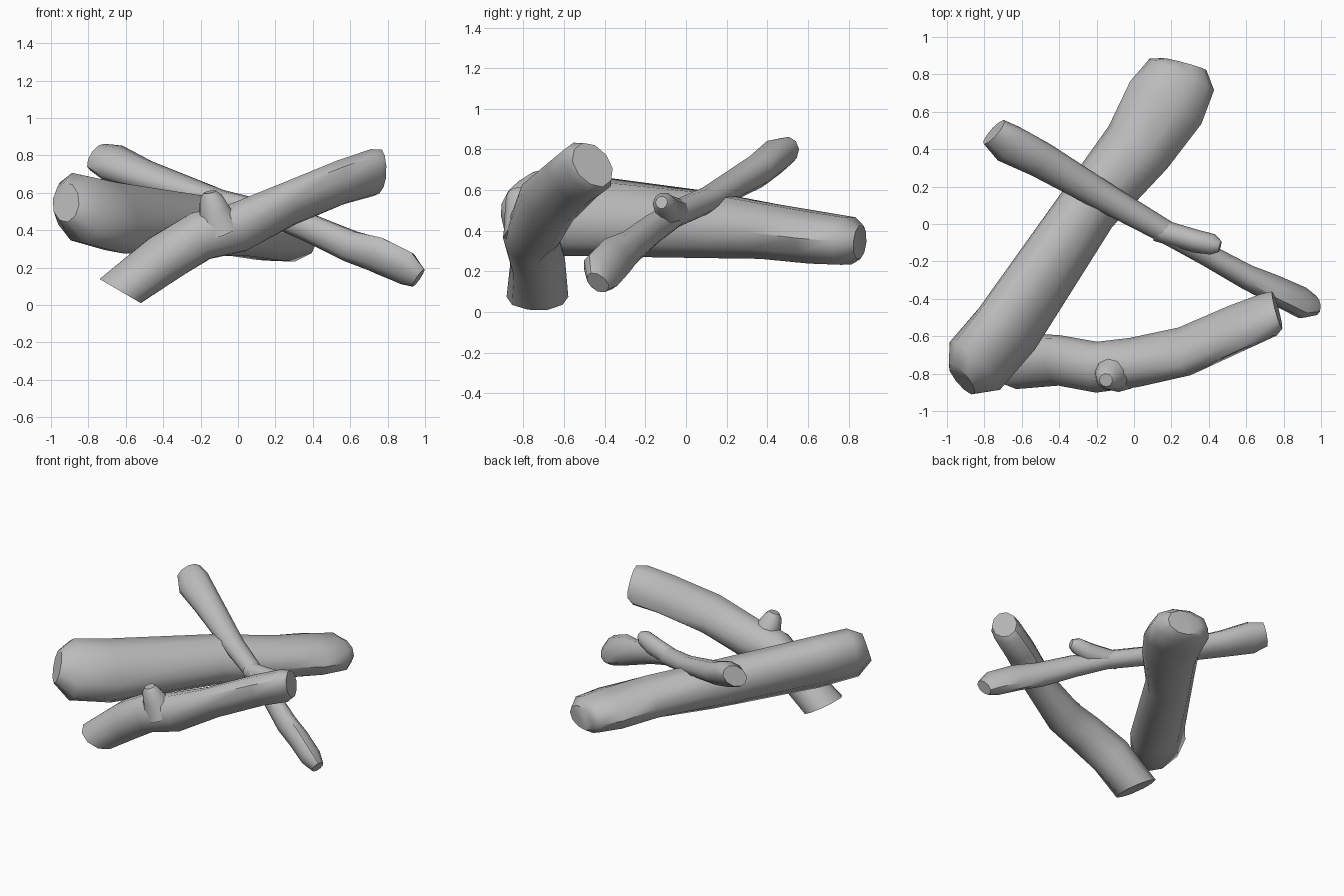
import bpy, bmesh, math, random
from mathutils import Vector

cube = bpy.data.objects.get("Cube")
if cube:
    bpy.data.objects.remove(cube)

random.seed(4)
SIDES = 10

wood = bpy.data.materials.new("grey_wood")
wood.use_nodes = True
wood.diffuse_color = (0.5, 0.5, 0.5, 1)
wood.node_tree.nodes["Principled BSDF"].inputs["Base Color"].default_value = (0.5, 0.5, 0.5, 1)


def log(name, stations, start_normal=None, end_normal=None, rough=0.02):
    """Loft oval rings along stations of (x, y, z, half width, half height, roll)."""
    bm = bmesh.new()
    points = [Vector(s[:3]) for s in stations]
    last = len(points) - 1
    rings = []
    for i, (x, y, z, width, height, roll) in enumerate(stations):
        along = points[min(i + 1, last)] - points[max(i - 1, 0)]
        if i == 0 and start_normal:
            along = Vector(start_normal)
        if i == last and end_normal:
            along = Vector(end_normal)
        along.normalize()
        flat = along.cross(Vector((0, 0, 1))).normalized()
        rise = flat.cross(along)
        # Roll the oval but keep the first vertex level, so long faces do not twist
        ring = []
        for k in range(SIDES):
            a = math.tau * k / SIDES - roll
            r = 1.02 + random.uniform(-rough, rough)
            u, v = width * math.cos(a), height * math.sin(a)
            across = u * math.cos(roll) - v * math.sin(roll)
            upward = u * math.sin(roll) + v * math.cos(roll)
            ring.append(bm.verts.new(points[i] + r * (flat * across + rise * upward)))
        rings.append(ring)
    for a, b in zip(rings, rings[1:]):
        for k in range(SIDES):
            n = (k + 1) % SIDES
            bm.faces.new((a[k], a[n], b[n], b[k]))
    bm.faces.new(rings[0][::-1])
    bm.faces.new(rings[-1])
    bmesh.ops.recalc_face_normals(bm, faces=bm.faces)
    mesh = bpy.data.meshes.new(name)
    bm.to_mesh(mesh)
    bm.free()
    mesh.materials.append(wood)
    obj = bpy.data.objects.new(name, mesh)
    bpy.context.collection.objects.link(obj)
    bpy.ops.object.select_all(action="DESELECT")
    obj.select_set(True)
    bpy.context.view_layer.objects.active = obj
    bpy.ops.object.shade_smooth_by_angle(angle=math.radians(45))


# Thick log lying at the bottom
log("thick_log", [
    (-0.92, -0.83, 0.55, 0.09, 0.12, 0.7),
    (-0.85, -0.76, 0.52, 0.155, 0.215, 0.7),
    (-0.68, -0.56, 0.475, 0.16, 0.22, 0.7),
    (-0.25, 0.08, 0.43, 0.155, 0.17, 0.7),
    (0.02, 0.41, 0.395, 0.19, 0.14, 0),
    (0.17, 0.65, 0.365, 0.22, 0.13, 0),
    (0.255, 0.80, 0.35, 0.19, 0.12, 0),
    (0.27, 0.855, 0.345, 0.12, 0.085, 0),
])

# Thin branch resting across it, flattened and twisted at both ends
log("thin_branch", [
    (-0.75, 0.49, 0.79, 0.09, 0.065, -0.6),
    (-0.67, 0.43, 0.76, 0.115, 0.085, -0.6),
    (-0.50, 0.345, 0.69, 0.10, 0.08, -0.4),
    (-0.10, 0.11, 0.555, 0.075, 0.062, 0),
    (0.20, -0.06, 0.48, 0.06, 0.065, 0),
    (0.40, -0.17, 0.405, 0.06, 0.075, 0),
    (0.60, -0.28, 0.315, 0.065, 0.085, 0),
    (0.75, -0.35, 0.265, 0.07, 0.105, -0.4),
    (0.90, -0.42, 0.195, 0.07, 0.105, -0.6),
    (0.965, -0.435, 0.145, 0.045, 0.065, -0.6),
])
log("thin_branch_stub", [
    (0.12, -0.03, 0.49, 0.06, 0.06, 0),
    (0.33, -0.09, 0.505, 0.06, 0.07, 0),
    (0.42, -0.11, 0.535, 0.055, 0.055, 0),
    (0.46, -0.12, 0.54, 0.03, 0.03, 0),
])

# Bent log leaning up at the front, cut square at its foot
log("bent_log", [
    (-0.63, -0.73, 0.075, 0.15, 0.13, 0),
    (-0.40, -0.73, 0.25, 0.125, 0.145, 0.7),
    (-0.20, -0.765, 0.37, 0.135, 0.135, 0),
    (0.00, -0.74, 0.415, 0.125, 0.14, -0.5),
    (0.27, -0.68, 0.54, 0.10, 0.15, -0.85),
    (0.55, -0.555, 0.655, 0.10, 0.145, -0.8),
    (0.72, -0.485, 0.71, 0.10, 0.145, -0.7),
    (0.765, -0.46, 0.725, 0.085, 0.12, -0.7),
], start_normal=(0.5, 0, 0.86), end_normal=(1, 0.3, 0.1))
log("bent_log_knot", [
    (-0.09, -0.78, 0.40, 0.12, 0.12, 0),
    (-0.13, -0.81, 0.51, 0.085, 0.08, 0),
    (-0.145, -0.83, 0.58, 0.06, 0.055, 0),
    (-0.15, -0.835, 0.605, 0.035, 0.035, 0),
])
